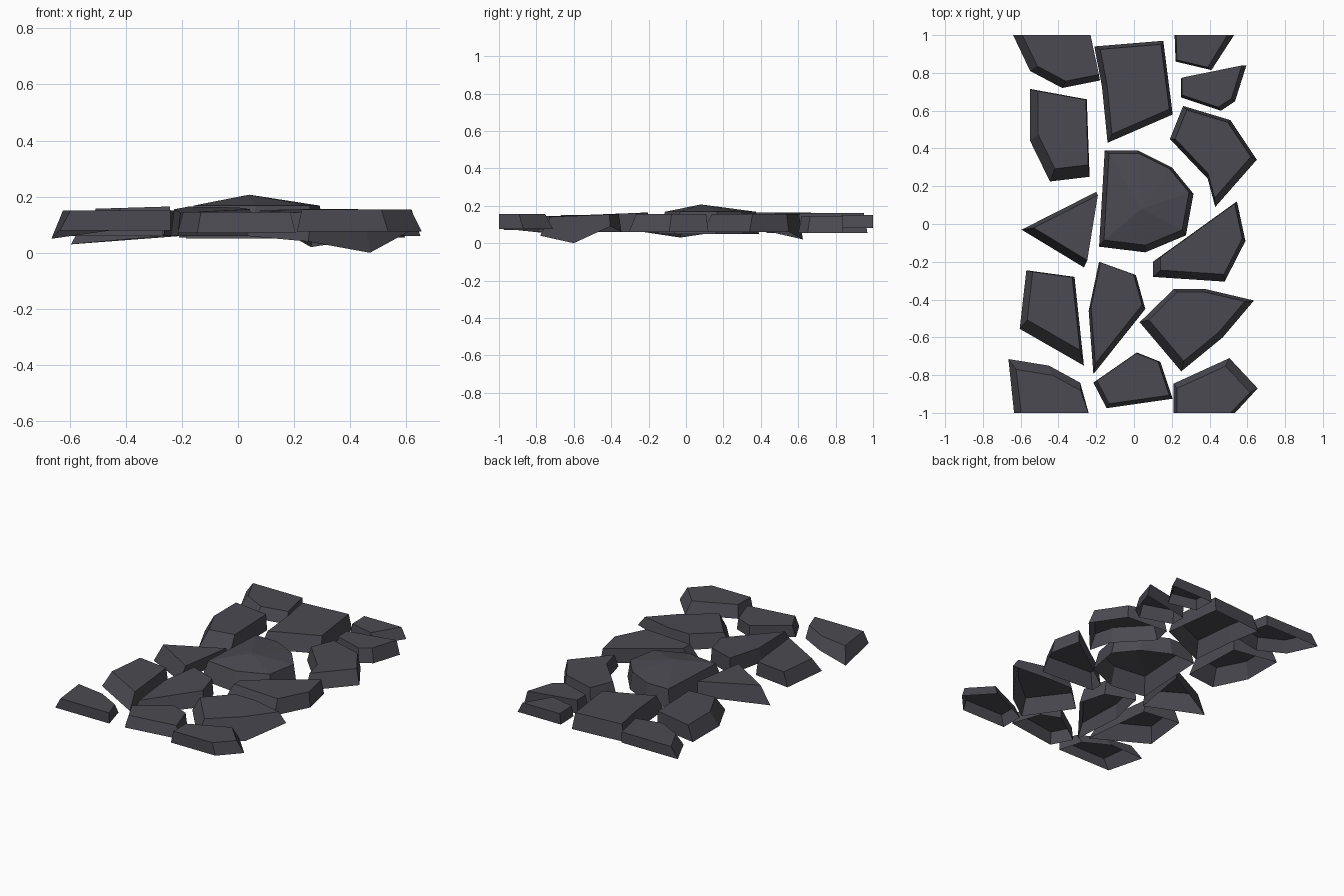
import bpy
import bmesh
from mathutils import Vector

cube = bpy.data.objects.get("Cube")
if cube:
    bpy.data.objects.remove(cube, do_unlink=True)

slate = bpy.data.materials.new("dark_slate")
slate.use_nodes = True
colour = (0.07, 0.068, 0.083, 1)
slate.diffuse_color = colour
slate.node_tree.nodes["Principled BSDF"].inputs["Base Color"].default_value = colour


def stone(name, outline, scale=0.9, shift=(0, 0), top=0.155, rim=0.06,
          tilt=(0, 0), dips=None, peak=None):
    """Flagstone shell: wide rim below, smaller shifted top, trimmed tile edge kept straight."""
    points = [Vector(p) for p in outline]
    centre = sum(points, Vector((0, 0))) / len(points)
    dips = dips or {}
    bm = bmesh.new()
    low, high = [], []
    for i, p in enumerate(points):
        low.append(bm.verts.new((p.x, p.y, dips.get(i, rim))))
        q = centre + (p - centre) * scale + Vector(shift)
        if abs(p.y) == 1:
            q.y = p.y
        height = top + (q - centre).dot(Vector(tilt))
        high.append(bm.verts.new((q.x, q.y, height)))
    count = len(points)
    apex = bm.verts.new(peak) if peak else None
    for i in range(count):
        j = (i + 1) % count
        bm.faces.new((low[j], low[i], high[i], high[j]))
        if apex:
            bm.faces.new((high[j], high[i], apex))
    if not apex:
        bm.faces.new(list(reversed(high)))
    bm.normal_update()
    # Keep the walking surface facing up
    if sum(f.normal.z * f.calc_area() for f in bm.faces) < 0:
        bmesh.ops.reverse_faces(bm, faces=bm.faces[:])
    mesh = bpy.data.meshes.new(name)
    bm.to_mesh(mesh)
    bm.free()
    mesh.materials.append(slate)
    obj = bpy.data.objects.new(name, mesh)
    bpy.context.scene.collection.objects.link(obj)
    return obj


# Back row
stone("back_left_stone", [(-.64, 1), (-.55, .81), (-.38, .72), (-.18, .76), (-.23, 1)],
      scale=.88, shift=(.02, .02), top=.15, rim=.08)
stone("back_middle_stone", [(-.21, .94), (.155, .97), (.205, .58), (-.14, .43), (-.17, .73)],
      scale=.88, shift=(.01, .01), top=.16, rim=.055)
stone("back_right_stone", [(.215, 1), (.53, 1), (.41, .815), (.22, .86)],
      scale=.86, shift=(-.01, 0), top=.15, rim=.08)
stone("small_right_stone", [(.25, .77), (.595, .84), (.535, .65), (.46, .6), (.25, .67)],
      scale=.92, shift=(-.01, .01), top=.145, rim=.055)

# Middle rows
stone("upper_left_stone", [(-.55, .715), (-.25, .66), (-.235, .25), (-.445, .225), (-.55, .44)],
      scale=.84, shift=(.02, .03), top=.16, tilt=(.03, 0))
stone("upper_right_stone", [(.26, .625), (.51, .55), (.65, .34), (.43, .09), (.39, .24), (.19, .45)],
      scale=.87, shift=(0, .01), top=.155, dips={0: .02})
stone("centre_stone", [(-.155, .39), (.02, .39), (.2, .3), (.315, .16), (.275, -.06),
                       (.06, -.15), (-.185, -.12)],
      scale=.9, shift=(0, .01), top=.168, rim=.05, peak=(.04, .08, .207))
stone("left_wedge_stone", [(-.595, -.03), (-.2, .17), (-.265, -.23)],
      scale=.86, shift=(.03, .01), top=.15, dips={0: .03})
stone("right_wedge_stone", [(.545, .12), (.59, -.09), (.48, -.305), (.1, -.28), (.1, -.2)],
      scale=.88, shift=(.01, .02), top=.155)

# Front rows
stone("lower_left_stone", [(-.57, -.245), (-.315, -.28), (-.265, -.75), (-.605, -.555)],
      scale=.82, shift=(.01, .03), top=.15)
stone("lower_middle_stone", [(-.185, -.2), (.01, -.27), (.06, -.45), (-.215, -.795), (-.24, -.46)],
      scale=.9, shift=(0, .02), top=.155, tilt=(0, .04))
stone("lower_right_stone", [(.21, -.345), (.38, -.345), (.635, -.405), (.47, -.6),
                            (.25, -.78), (.03, -.52)],
      scale=.84, shift=(0, .01), top=.15, tilt=(0, .04), dips={3: 0, 4: .04, 2: .09})
stone("front_left_stone", [(-.665, -.715), (-.45, -.75), (-.285, -.84), (-.24, -1), (-.635, -1)],
      scale=.9, shift=(.02, -.04), top=.15, rim=.08, dips={0: .05})
stone("front_middle_stone", [(.015, -.68), (.14, -.73), (.205, -.925), (-.145, -.975), (-.215, -.84)],
      scale=.91, shift=(0, .01), top=.145, rim=.07)
stone("front_right_stone", [(.21, -.845), (.505, -.71), (.655, -.87), (.535, -1), (.21, -1)],
      scale=.87, shift=(-.01, -.02), top=.155, rim=.075)
